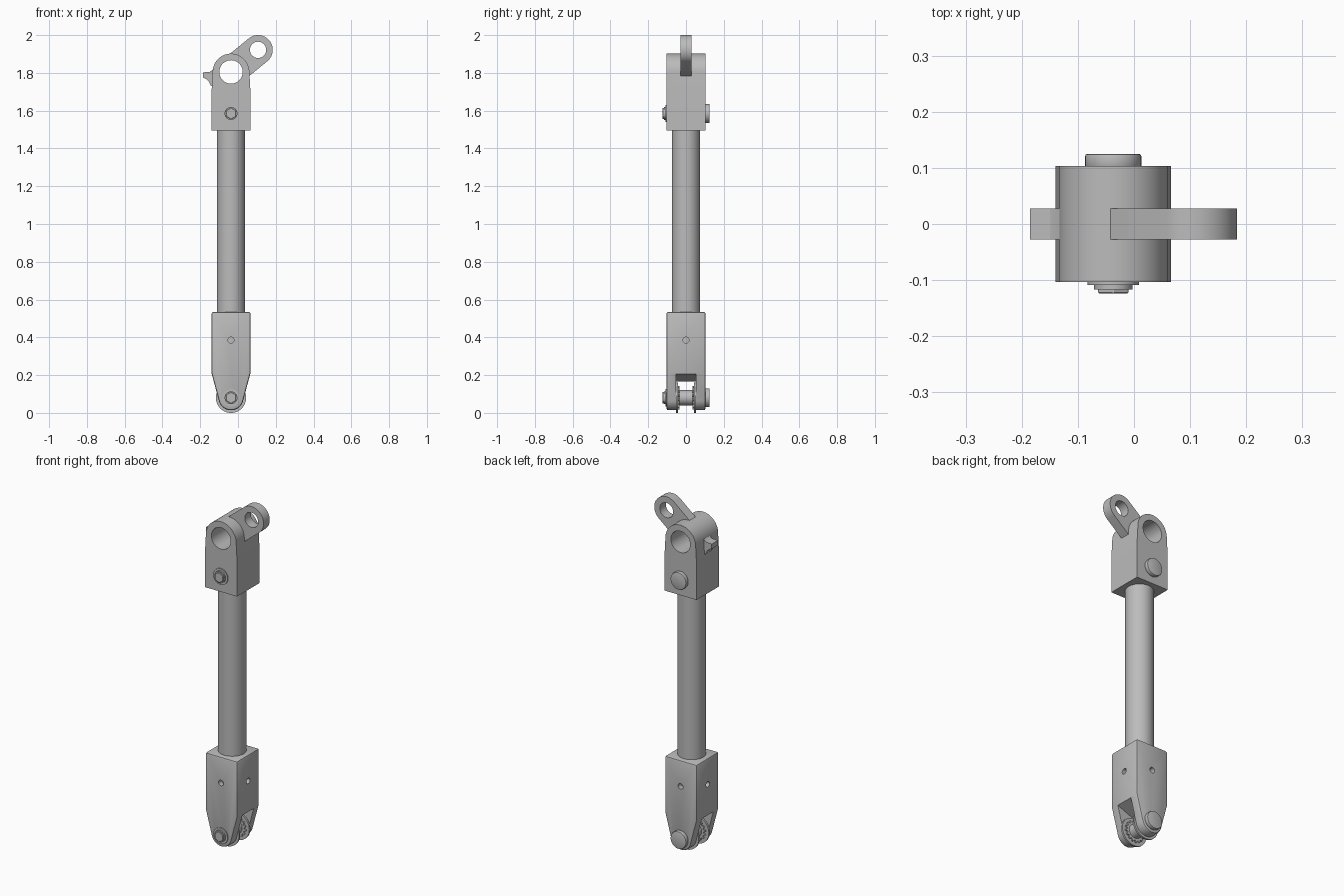
import bpy
import bmesh
import math
from mathutils import Matrix

cube = bpy.data.objects.get("Cube")
if cube:
    bpy.data.objects.remove(cube, do_unlink=True)

steel = bpy.data.materials.new("plain steel grey")
steel.use_nodes = True
GREY = (0.5, 0.5, 0.5, 1)
steel.diffuse_color = GREY
steel.node_tree.nodes["Principled BSDF"].inputs["Base Color"].default_value = GREY

AX = -0.037      # rod axis
HALF = 0.103     # half width of the end fittings
HEAD_Z, PIN_Z, FORK_Z = 1.805, 1.585, 0.08


def finish(bm, name):
    bmesh.ops.recalc_face_normals(bm, faces=bm.faces)
    mesh = bpy.data.meshes.new(name)
    bm.to_mesh(mesh)
    bm.free()
    ob = bpy.data.objects.new(name, mesh)
    bpy.context.collection.objects.link(ob)
    mesh.materials.append(steel)
    return ob


def activate(ob):
    bpy.ops.object.select_all(action="DESELECT")
    ob.select_set(True)
    bpy.context.view_layer.objects.active = ob


def smooth(ob):
    activate(ob)
    bpy.ops.object.shade_smooth_by_angle(angle=math.radians(30))
    return ob


def arc(cx, cz, r, a0, a1, n=32):
    angles = [math.radians(a0 + (a1 - a0) * i / n) for i in range(n + 1)]
    return [(cx + r * math.cos(a), cz + r * math.sin(a)) for a in angles]


def prism(name, pts, y0, y1):
    """Extrude an x-z outline along y."""
    bm = bmesh.new()
    face = bm.faces.new([bm.verts.new((x, y0, z)) for x, z in pts])
    out = bmesh.ops.extrude_face_region(bm, geom=[face])["geom"]
    verts = [v for v in out if isinstance(v, bmesh.types.BMVert)]
    bmesh.ops.translate(bm, verts=verts, vec=(0, y1 - y0, 0))
    return finish(bm, name)


def rod(name, centre, r, length, axis="Y", n=48):
    bm = bmesh.new()
    turn = {"X": Matrix.Rotation(math.pi / 2, 4, "Y"),
            "Y": Matrix.Rotation(math.pi / 2, 4, "X"), "Z": Matrix()}[axis]
    bmesh.ops.create_cone(bm, cap_ends=True, segments=n, radius1=r, radius2=r,
                          depth=length, matrix=Matrix.Translation(centre) @ turn)
    return finish(bm, name)


def disc(name, z, r, y0, y1, n=48):
    return rod(name, (AX, (y0 + y1) / 2, z), r, y1 - y0, "Y", n)


def bevel(ob, width, segments=2, angle=40):
    mod = ob.modifiers.new("edge", "BEVEL")
    mod.width, mod.segments = width, segments
    mod.limit_method, mod.angle_limit = "ANGLE", math.radians(angle)
    activate(ob)
    bpy.ops.object.modifier_apply(modifier=mod.name)
    return ob


def cut(ob, cutter):
    mod = ob.modifiers.new("cut", "BOOLEAN")
    mod.operation, mod.solver, mod.object = "DIFFERENCE", "EXACT", cutter
    activate(ob)
    bpy.ops.object.modifier_apply(modifier=mod.name)
    bpy.data.objects.remove(cutter, do_unlink=True)


# Upper head: square foot narrowing into a rounded eye
foot = [(AX - HALF, 1.70), (AX - HALF, 1.495), (AX + HALF, 1.495), (AX + HALF, 1.70)]
head = prism("upper_head", foot + arc(AX, HEAD_Z, 0.097, 0, 180), -HALF, HALF)
cut(head, disc("eye_cutter", HEAD_Z, 0.062, -0.2, 0.2))
smooth(head)

# Lever arm with its own eye
LX, LZ = 0.106, 1.922
tilt = math.degrees(math.atan2(LZ - HEAD_Z, LX - AX))
arm = prism("lever_arm", arc(LX, LZ, 0.078, tilt - 90, tilt + 90)
            + arc(AX, HEAD_Z, 0.078, tilt + 90, tilt + 270), -0.028, 0.028)
cut(arm, disc("eye_cutter", HEAD_Z, 0.062, -0.2, 0.2))
cut(arm, rod("eye_cutter", (LX, 0, LZ), 0.043, 0.2))
smooth(arm)

# Small flared stop lug on the opposite side
smooth(prism("stop_lug", [(-0.185, 1.803), (-0.185, 1.775), (-0.17, 1.768), (-0.155, 1.755),
                          (-0.143, 1.73), (-0.125, 1.73), (-0.125, 1.83),
                          (-0.135, 1.815), (-0.15, 1.805)], -0.028, 0.028))

# Main tube
smooth(rod("main_tube", (AX, 0, 0.91), 0.074, 1.22, "Z", 64))

# Lower fork: square socket tapering to a rounded nose
socket = [(AX + HALF, 0.21), (AX + HALF, 0.535), (AX - HALF, 0.535), (AX - HALF, 0.21)]
fork = prism("lower_fork", socket + arc(AX, FORK_Z, 0.066, 192, 348), -HALF, HALF)
bevel(fork, 0.01)
cut(fork, prism("slot_cutter", [(AX - 0.2, -0.1), (AX + 0.2, -0.1), (AX + 0.2, 0.245),
                                (AX, 0.165), (AX - 0.2, 0.245)], -0.052, 0.052))
for axis in "XY":
    cut(fork, rod("pin_hole_cutter", (AX, 0, 0.385), 0.016, 0.4, axis, 24))
smooth(fork)

# Roller between the fork cheeks
smooth(disc("roller_hub", FORK_Z, 0.04, -0.05, 0.05))
for side, label in ((-1, "front"), (1, "back")):
    y0, y1 = sorted((side * 0.052, side * 0.042))
    smooth(disc(label + "_roller_flange", FORK_Z, 0.08, y0, y1))
    y0, y1 = sorted((side * 0.042, side * 0.034))
    teeth = []
    for i in range(32):
        teeth += arc(AX, FORK_Z, 0.062 if i % 2 else 0.052, i * 11.25, i * 11.25 + 6, 1)
    prism(label + "_toothed_washer", teeth, y0, y1)

# Cross pins: round head at the back, washer and hex end at the front
for z, label in ((PIN_Z, "upper"), (FORK_Z, "lower")):
    smooth(disc(label + "_pin_shank", z, 0.028, -0.11, 0.11))
    smooth(bevel(disc(label + "_pin_head", z, 0.05, 0.1, 0.125), 0.004))
    smooth(disc(label + "_pin_washer", z, 0.046, -0.109, -0.1))
    smooth(disc(label + "_pin_collar", z, 0.034, -0.117, -0.1))
    bevel(disc(label + "_pin_hex_end", z, 0.031, -0.124, -0.1, 6), 0.002, 1)
